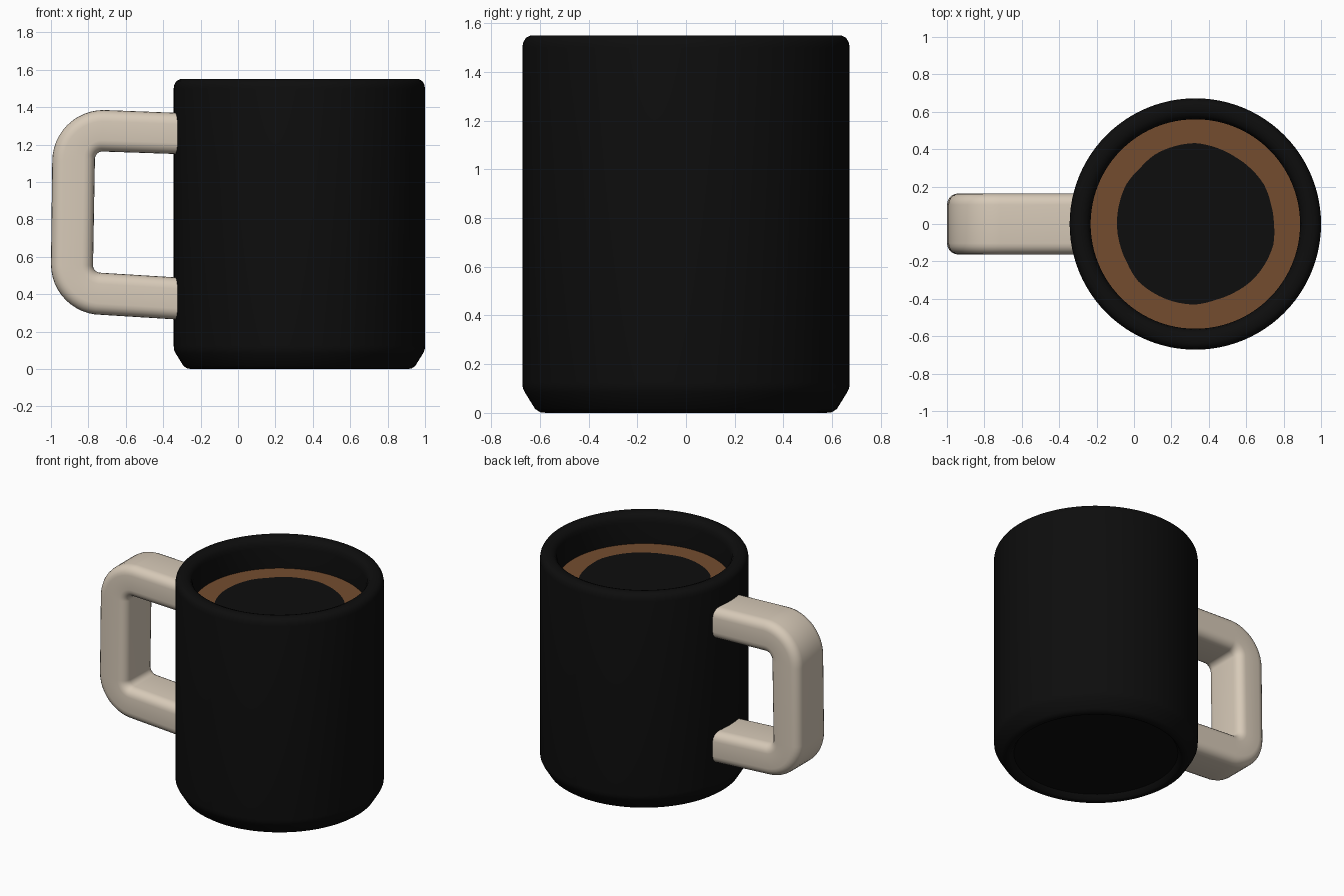
import bpy, math, random
from math import sin, cos, pi, radians

if "Cube" in bpy.data.objects:
    bpy.data.objects.remove(bpy.data.objects["Cube"])

random.seed(4)
CX, SEG = 0.328, 96


def material(name, rgb):
    m = bpy.data.materials.new(name)
    m.diffuse_color = (*rgb, 1)
    m.use_nodes = True
    m.node_tree.nodes["Principled BSDF"].inputs["Base Color"].default_value = m.diffuse_color
    return m


black = material("black glaze", (0.004, 0.004, 0.004))
brown = material("brown foam", (0.175, 0.073, 0.028))
beige = material("beige handle", (0.68, 0.59, 0.48))


def build(name, verts, faces, mats, angle=40):
    me = bpy.data.meshes.new(name)
    me.from_pydata(verts, [], faces)
    ob = bpy.data.objects.new(name, me)
    bpy.context.collection.objects.link(ob)
    for m in mats:
        me.materials.append(m)
    bpy.ops.object.select_all(action='DESELECT')
    ob.select_set(True)
    bpy.context.view_layer.objects.active = ob
    bpy.ops.object.mode_set(mode='EDIT')
    bpy.ops.mesh.select_all(action='SELECT')
    bpy.ops.mesh.normals_make_consistent(inside=False)
    bpy.ops.object.mode_set(mode='OBJECT')
    bpy.ops.object.shade_smooth_by_angle(angle=radians(angle))
    return ob


def bridge(rings, n):
    return [(r * n + i, r * n + (i + 1) % n, (r + 1) * n + (i + 1) % n, (r + 1) * n + i)
            for r in range(rings - 1) for i in range(n)]


# Mug body: closed lathe from the recessed underside, over the rim, to the inner floor
profile = [(0.54, 0.035), (0.56, 0.006), (0.575, 0), (0.60, 0.003), (0.62, 0.017),
           (0.662, 0.085), (0.67, 0.103), (0.672, 0.125), (0.672, 1.50), (0.668, 1.522),
           (0.657, 1.54), (0.638, 1.55), (0.605, 1.55), (0.58, 1.54), (0.566, 1.52),
           (0.56, 1.49), (0.56, 1.30), (0.56, 0.14), (0.5, 0.1)]
verts = [(CX + r * cos(2 * pi * i / SEG), r * sin(2 * pi * i / SEG), z)
         for r, z in profile for i in range(SEG)]
last = (len(profile) - 1) * SEG
faces = bridge(len(profile), SEG) + [tuple(range(SEG))[::-1], tuple(range(last, last + SEG))]
build("mug_body", verts, faces, [black])

# Drink surface: brown foam ring around a wobbly dark centre
wob = [0.425 + random.uniform(-0.009, 0.009) for _ in range(SEG // 4)]
verts = []
for i in range(SEG):
    a = 2 * pi * i / SEG
    verts.append((CX + 0.562 * cos(a), 0.562 * sin(a), 1.34))
for i in range(SEG):
    a = 2 * pi * i / SEG
    k, t = i // 4, (i % 4) / 4
    r = wob[k] * (1 - t) + wob[(k + 1) % len(wob)] * t
    verts.append((CX + r * cos(a), r * sin(a), 1.34))
drink = build("drink_surface", verts, bridge(2, SEG) + [tuple(range(SEG, 2 * SEG))], [brown, black])
drink.data.polygons[SEG].material_index = 1
if drink.data.polygons[0].normal.z < 0:
    drink.data.flip_normals()


# Handle: rounded rectangular section swept between an outer and an inner outline
def arc(cx, cz, r, a0, a1, n=12):
    return [(cx + r * cos(radians(a0 + (a1 - a0) * i / n)),
             cz + r * sin(radians(a0 + (a1 - a0) * i / n))) for i in range(n + 1)]


outer = ([(-0.28, 1.368)] + arc(-0.718, 1.11, 0.275, 90, 180)
         + arc(-0.73, 0.56, 0.27, 180, 270) + [(-0.28, 0.262)])
inner = ([(-0.28, 1.148)] + arc(-0.725, 1.123, 0.04, 90, 180)
         + arc(-0.735, 0.555, 0.04, 180, 270) + [(-0.28, 0.487)])
HALF, BEV = 0.163, 0.06
verts, n = [], 0
for (ox, oz), (ix, iz) in zip(outer, inner):
    t = math.hypot(ox - ix, oz - iz)
    ux, uz = (ox - ix) / t, (oz - iz) / t
    mx, mz = (ox + ix) / 2, (oz + iz) / 2
    section = []
    for q, (sy, sd) in enumerate([(1, 1), (-1, 1), (-1, -1), (1, -1)]):
        for j in range(6):
            a = q * pi / 2 + j * pi / 10
            section.append((sy * (HALF - BEV) + BEV * cos(a), sd * (t / 2 - BEV) + BEV * sin(a)))
    n = len(section)
    verts += [(mx + ux * d, y, mz + uz * d) for y, d in section]
last = (len(outer) - 1) * n
faces = bridge(len(outer), n) + [tuple(range(n)), tuple(range(last, last + n))]
build("handle", verts, faces, [beige])
